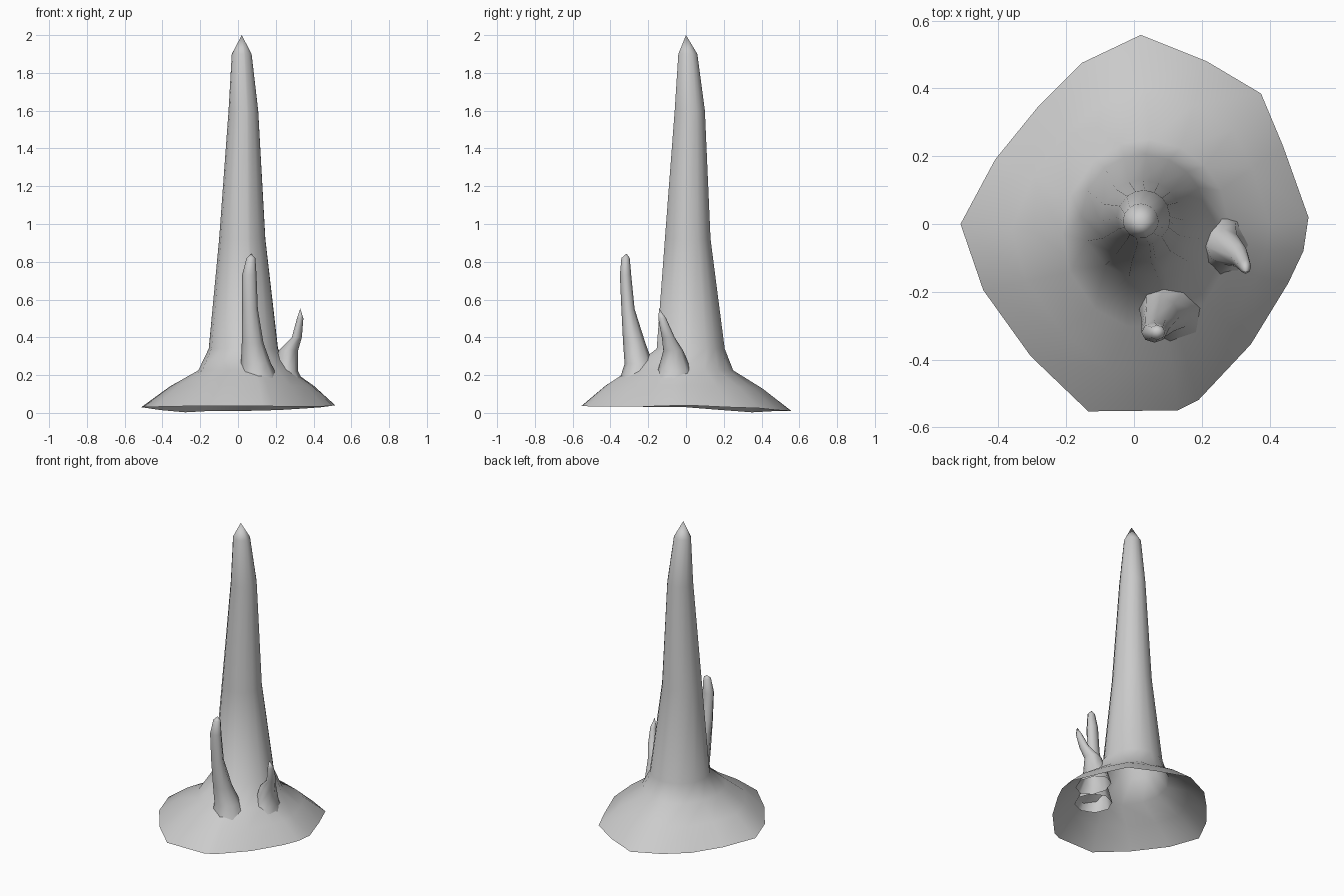
import bpy
import bmesh
from math import cos, sin, atan2, tau

if "Cube" in bpy.data.objects:
    bpy.data.objects.remove(bpy.data.objects["Cube"])

# rim of the flared skirt (x, y, z), counter-clockwise from the right
RIM = [(.515, .02, .04), (.44, .23, .03), (.375, .385, .025), (.215, .48, .015),
       (.02, .558, .01), (-.155, .475, .01), (-.28, .35, .003), (-.41, .19, .015),
       (-.512, 0, .03), (-.445, -.195, .032), (-.305, -.39, .035), (-.135, -.553, .037),
       (.13, -.55, .037), (.19, -.52, .035), (.345, -.355, .035), (.455, -.175, .035),
       (.50, -.08, .038)]


def ring(x0, x1, y0, y1, z, angles):
    """Elliptical ring filling the given extents."""
    cx, cy, rx, ry = (x0 + x1) / 2, (y0 + y1) / 2, (x1 - x0) / 2, (y1 - y0) / 2
    return [(cx + rx * cos(a), cy + ry * sin(a), z) for a in angles]


def loft(name, rings, tip):
    """Skin stacked rings, closed with a point, open below."""
    bm = bmesh.new()
    loops = [[bm.verts.new(p) for p in r] for r in rings]
    n = len(loops[0])
    for a, b in zip(loops, loops[1:]):
        for i in range(n):
            j = (i + 1) % n
            bm.faces.new((a[i], a[j], b[j], b[i]))
    top = bm.verts.new(tip)
    for i in range(n):
        bm.faces.new((loops[-1][i], loops[-1][(i + 1) % n], top))
    for f in bm.faces:
        f.smooth = True
    me = bpy.data.meshes.new(name)
    bm.to_mesh(me)
    bm.free()
    ob = bpy.data.objects.new(name, me)
    bpy.context.scene.collection.objects.link(ob)


# main spire and skirt
angles = [atan2(y, x) for x, y, z in RIM]
levels = [(-.21, .285, -.31, .25, .225), (-.155, .212, -.16, .205, .34),
          (-.10, .145, -.115, .13, .92), (-.05, .107, -.062, .10, 1.6),
          (-.033, .072, -.042, .06, 1.9)]
body = [ring(*lv, angles) for lv in levels]
mid = [tuple((a + b) / 2 for a, b in zip(p, q)) for p, q in zip(RIM, body[0])]
mid = [(x, y, z + .012) for x, y, z in mid]
loft("main_spire", [RIM, mid] + body, (.02, 0, 2.0))

# two small side spikes
octo = [tau * i / 8 for i in range(8)]
front = [(.0, .23, -.36, -.13, .15), (.015, .175, -.325, -.175, .26),
         (.02, .135, -.333, -.215, .37), (.022, .105, -.342, -.272, .55),
         (.022, .098, -.35, -.29, .73), (.045, .092, -.342, -.298, .82)]
loft("front_spike", [ring(*lv, octo) for lv in front], (.07, -.315, .843))

side = [(.17, .36, -.19, .06, .14), (.19, .318, -.15, .03, .22),
        (.215, .318, -.12, -.015, .33), (.285, .338, -.128, -.06, .40),
        (.312, .346, -.147, -.105, .50)]
loft("side_spike", [ring(*lv, octo) for lv in side], (.33, -.142, .553))
